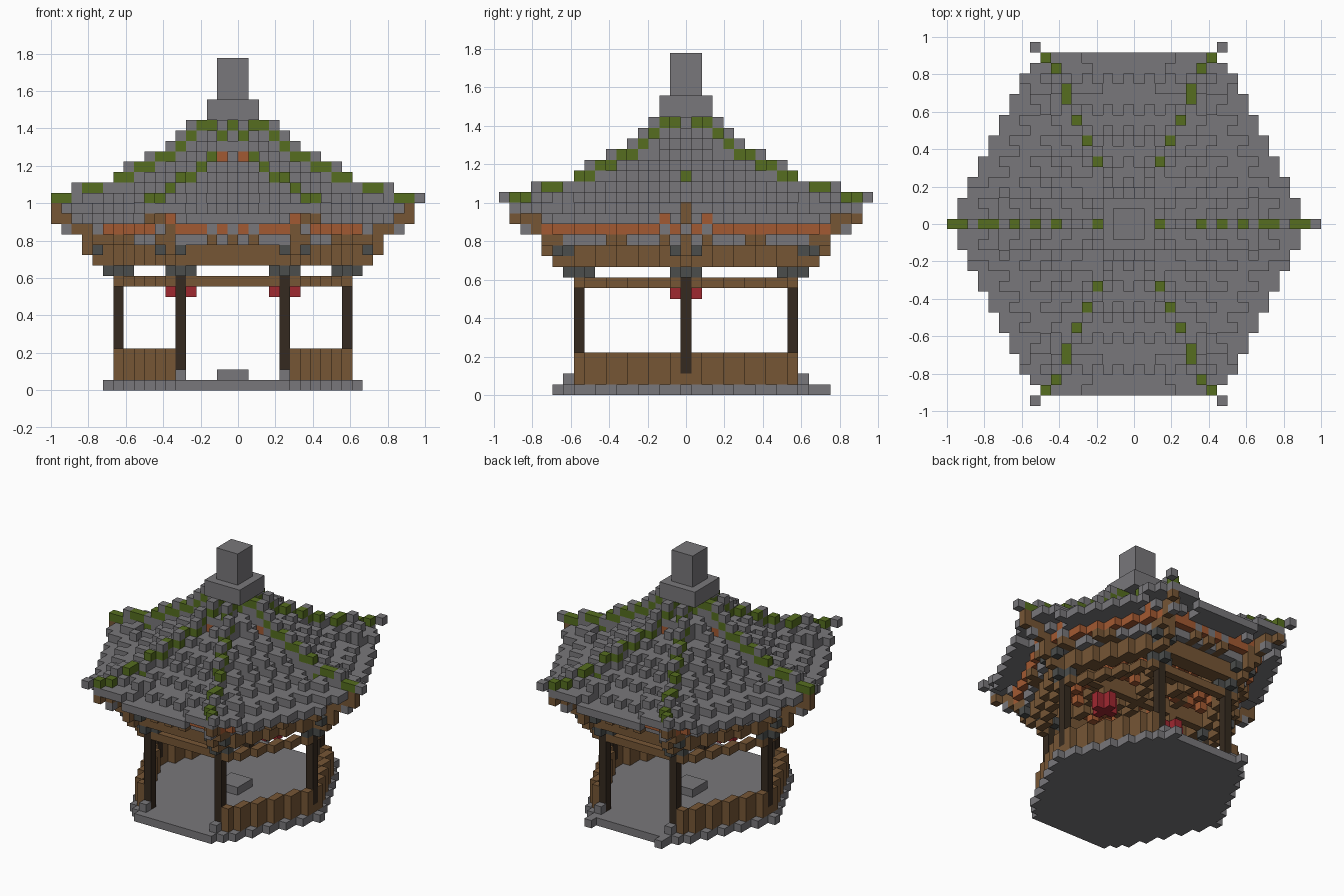
import bpy
import bmesh
from mathutils import Vector

S = 1 / 18  # size of one block
cube = bpy.data.objects.get("Cube")
if cube:
    bpy.data.objects.remove(cube, do_unlink=True)

COLOURS = {
    "stone_grey": (0.190, 0.185, 0.196),
    "moss_green": (0.092, 0.155, 0.014),
    "timber_brown": (0.180, 0.093, 0.036),
    "dark_timber": (0.036, 0.023, 0.014),
    "terracotta": (0.365, 0.100, 0.032),
    "slate": (0.069, 0.074, 0.072),
    "lantern_red": (0.345, 0.021, 0.030),
}
materials = {}
for name, rgb in COLOURS.items():
    mat = bpy.data.materials.new(name)
    mat.use_nodes = True
    mat.diffuse_color = (*rgb, 1)
    bsdf = mat.node_tree.nodes["Principled BSDF"]
    bsdf.inputs["Base Color"].default_value = (*rgb, 1)
    bsdf.inputs["Roughness"].default_value = 0.9
    materials[name] = mat

blocks = {}  # (x, y, z) -> part name
PARTS = {
    "platform": "stone_grey", "table": "stone_grey", "parapets": "timber_brown",
    "columns": "dark_timber", "tie_beam": "timber_brown", "brackets": "slate",
    "lanterns": "lantern_red", "lantern_hangers": "timber_brown",
    "wall_plate": "timber_brown", "ceiling": "terracotta",
    "ceiling_beams": "timber_brown", "corner_arms": "timber_brown",
    "cornice": "stone_grey", "rafters": "timber_brown",
    "rafter_caps": "stone_grey", "roof_boards": "terracotta",
    "roof_tiles": "stone_grey", "roof_ridges": "stone_grey",
    "ridge_moss": "moss_green", "finial": "stone_grey",
}


def put(part, u, v, low, high=None):
    for k in range(low, (low if high is None else high) + 1):
        blocks[u, v, k] = part


def side_dist(u, v):
    return abs(u) + (abs(v) + 1) // 2 - 1


def dist(u, v):
    """Hexagonal distance from the centre."""
    return max(abs(v), side_dist(u, v))


def in_front(u, v):
    return abs(v) >= side_dist(u, v)


def corners(d):
    """The six points on the corner lines at distance d."""
    pts = [(d + 1, 0), (-d - 1, 0)]
    return pts + [(sx * (d // 2), sy * d) for sx in (-1, 1) for sy in (-1, 1)]


def cross(u, v):
    return [(u, v), (u + 1, v), (u - 1, v), (u, v + 1), (u, v - 1)]


cells = [(u, v) for u in range(-18, 19) for v in range(-17, 18) if dist(u, v) <= 16
         and not (abs(v) == 16 and abs(u) > 8)]

# Roof heights by distance: ridge line and tiled slopes
RIDGE = [25] * 4 + [24, 23, 22, 22, 21, 21, 20] + [19] * 4 + [18] * 3
SLOPE = [23] * 4 + [22, 21, 21, 20, 20, 19, 18, 18, 17, 17, 17] + [16] * 3
MOSSY = {1, 2, 6, 8, 10, 12, 13, 15, 16}

# Roof: boards below, staggered tiles above, mossy ridges with grey caps
for u, v in cells:
    d = dist(u, v)
    gap = min(abs(v), abs(abs(u) - abs(v) // 2))
    if gap == 0:
        top = RIDGE[d]
        put("roof_ridges", u, v, top - (2 if d < 15 else 0), top)
        if d in MOSSY:
            put("ridge_moss", u, v, top)
        elif d < 14:
            put("ridge_moss", u, v, top - 1)
        if d <= 13:
            put("roof_boards", u, v, top - 3)
        continue
    along = u if in_front(u, v) else v
    top = SLOPE[d + along % 2] + (1 if gap <= 3 and d >= 13 else 0)
    if d in (12, 13):
        put("roof_boards", u, v, 15, top - 2)
    depth = 2 if d < 11 else 1 if d < 15 else 0
    put("roof_tiles", u, v, max(16, top - depth), top)

# Upturned tips
for u, v in [(18, 0), (9, 17), (-9, 17), (9, -17), (-9, -17)]:
    put("roof_ridges", u, v, 18)

# Finial in two tiers, table below
for u in range(-2, 3):
    for v in range(-2, 3):
        put("finial", u, v, 26, 27)
        if max(abs(u), abs(v)) < 2:
            put("finial", u, v, 28, 31)
            put("table", u, v, 1)

# Floor, parapets, ceiling and the horizontal timber rings
for u, v in cells:
    d = dist(u, v)
    front = in_front(u, v)
    along = abs(u if front else v)
    on_side = abs(u) + abs(v) // 2 == 11 and abs(v) <= 10
    if d <= 11 or (abs(v) == 12 and abs(u) <= 5):
        put("platform", u, v, 0)
    if on_side:
        put("parapets", u, v, 1, 3)
    if on_side or (abs(v) == 10 and abs(u) < 5):
        put("tie_beam", u, v, 10)
    if d < 10:
        put("ceiling", u, v, 13 if u % 2 == 0 and v % 2 == 0 else 14, 14)
    if d in (10, 11):
        put("wall_plate", u, v, 12, 13)
    if 10 <= d <= 12:
        put("cornice", u, v, 14)
    if d in (12, 13) and along in (0, 2, 6, 7):
        put("rafters", u, v, 14)
        if d == 13 and along in (0, 2):
            put("rafter_caps", u, v, 15)
    if d == 5:
        put("ceiling_beams", u, v, 13)

# Ceiling beams run to the corners
for d in range(10):
    for u, v in corners(d):
        put("ceiling_beams", u, v, 12, 13)

# Stepped arms carry the roof corners
for d, low, high in [(11, 12, 15), (12, 12, 15), (13, 13, 15), (14, 15, 16),
                     (15, 16, 17), (16, 16, 17)]:
    for u, v in corners(d):
        if v and d > 13:
            put("corner_arms", u, v, low, 16)
            put("roof_ridges", u, v, 17)
        else:
            put("corner_arms", u, v, low, high)
for u, v in corners(15):
    put("rafter_caps", u, v, 15)
for u, v in corners(12):
    for a, b in cross(u, v)[1:]:
        if blocks.get((a, b, 13)) != "corner_arms":
            put("brackets", a, b, 13)

# Columns with brackets on top and stone blocks at the foot
for u, v in corners(10):
    for a, b in cross(u, v):
        put("brackets", a, b, 11)
    put("columns", u, v, 1 if v else 2, 10)
    if v:
        put("platform", u, v + (1 if v > 0 else -1), 1)
    if v > 0:
        put("platform", u, v + 3, 0)

# Hanging lanterns
for u in (-5, 5):
    for a, b in cross(u, 0):
        put("lanterns", a, b, 9, 10)
    put("lantern_hangers", u, 0, 11, 12)

# One mesh per part, keeping only the exposed block faces
AXES = [Vector((1, 0, 0)), Vector((0, 1, 0)), Vector((0, 0, 1))]


def build(part, colour):
    bm = bmesh.new()
    verts = {}

    def corner(p):
        key = tuple(round(c * 2) for c in p)
        if key not in verts:
            verts[key] = bm.verts.new(((p.x - 0.5) * S, p.y * S, (p.z + 0.5) * S))
        return verts[key]

    for pos, owner in blocks.items():
        if owner != part:
            continue
        centre = Vector(pos)
        for i in range(3):
            for sign in (-1, 1):
                n = AXES[i] * sign
                if tuple(round(c) for c in centre + n) in blocks:
                    continue
                a, b = AXES[(i + 1) % 3] / 2, AXES[(i + 2) % 3] * sign / 2
                m = centre + n / 2
                bm.faces.new([corner(m - a - b), corner(m + a - b),
                              corner(m + a + b), corner(m - a + b)])
    mesh = bpy.data.meshes.new(part)
    bm.to_mesh(mesh)
    bm.free()
    mesh.materials.append(materials[colour])
    bpy.context.collection.objects.link(bpy.data.objects.new(part, mesh))


for part, colour in PARTS.items():
    build(part, colour)
